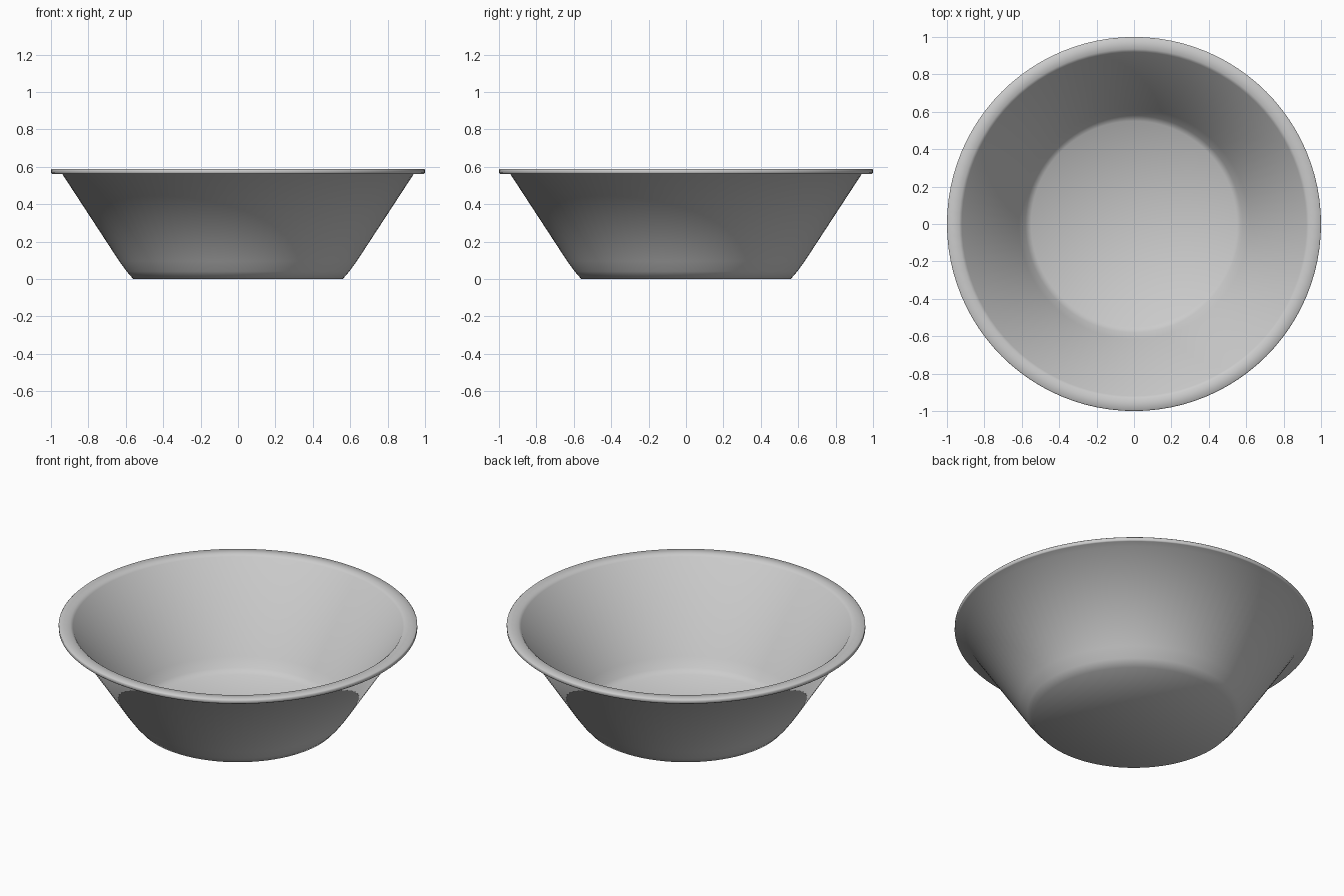
import bpy, bmesh, math

if "Cube" in bpy.data.objects:
    bpy.data.objects.remove(bpy.data.objects["Cube"])

# Closed bowl cross-section (radius, height): outside, rim, inside
profile = [
    (0, 0), (0.56, 0), (0.595, 0.04), (0.635, 0.095), (0.94, 0.562),
    (0.995, 0.562), (1.0, 0.567), (1.0, 0.583), (0.995, 0.588),
    (0.935, 0.588), (0.92, 0.576),
    (0.615, 0.105), (0.58, 0.05), (0.55, 0.022), (0, 0.022),
]

# Spin the section around z
bm = bmesh.new()
verts = [bm.verts.new((r, 0, z)) for r, z in profile]
edges = [bm.edges.new(pair) for pair in zip(verts, verts[1:])]
bmesh.ops.spin(bm, geom=verts + edges, cent=(0, 0, 0), axis=(0, 0, 1),
               angle=math.tau, steps=96, use_duplicate=False)
bmesh.ops.remove_doubles(bm, verts=bm.verts[:], dist=0.0005)
bmesh.ops.recalc_face_normals(bm, faces=bm.faces[:])

mesh = bpy.data.meshes.new("bowl")
bm.to_mesh(mesh)
bm.free()
bowl = bpy.data.objects.new("bowl", mesh)
bpy.context.collection.objects.link(bowl)

# Soft pressed-metal shading
bpy.context.view_layer.objects.active = bowl
bowl.select_set(True)
bpy.ops.object.shade_smooth_by_angle(angle=math.radians(60))
